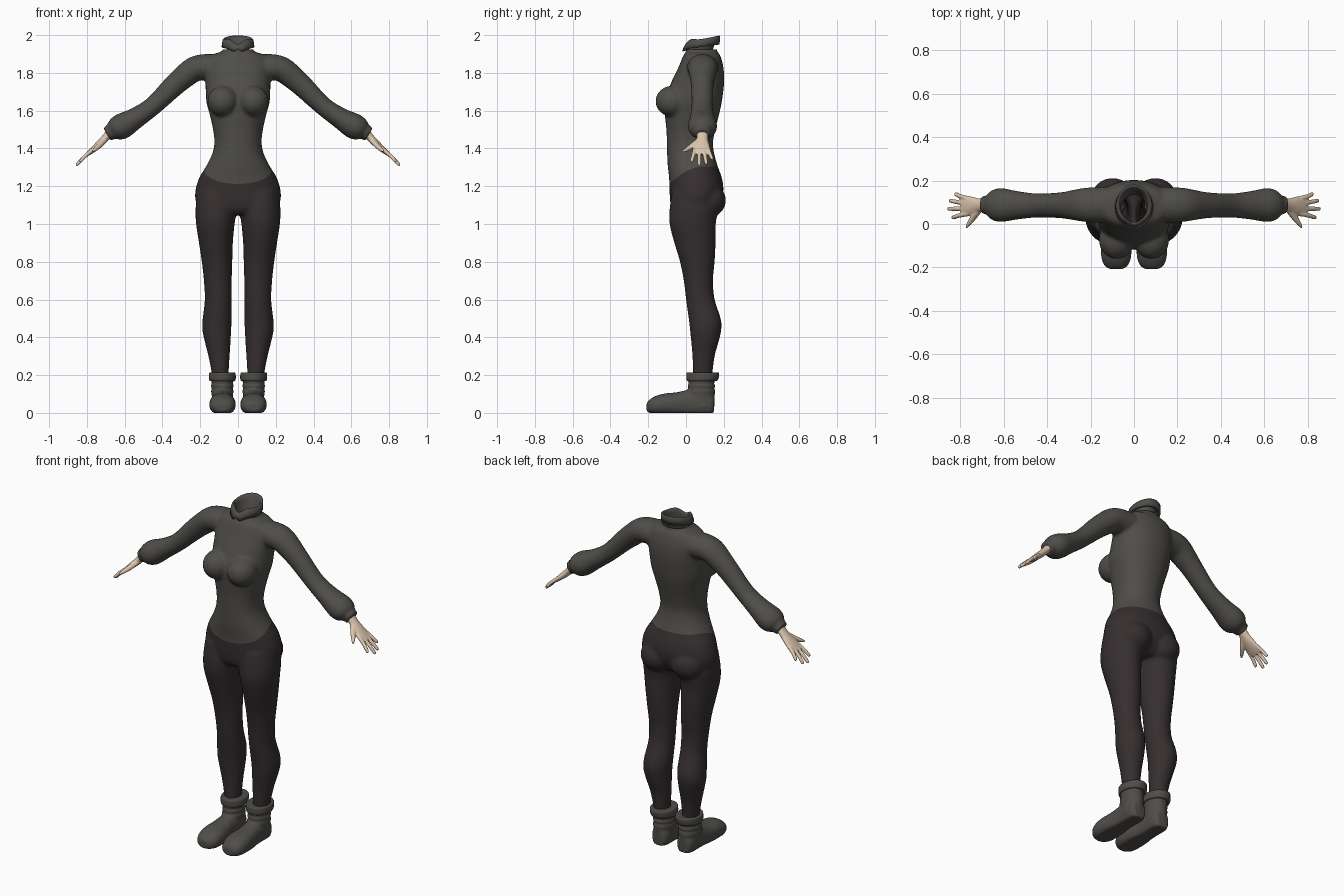
import bpy, bmesh, math
from mathutils import Vector

if "Cube" in bpy.data.objects:
    bpy.data.objects.remove(bpy.data.objects["Cube"])


def material(name, rgb):
    m = bpy.data.materials.new(name)
    m.diffuse_color = (*rgb, 1)
    m.use_nodes = True
    m.node_tree.nodes["Principled BSDF"].inputs["Base Color"].default_value = m.diffuse_color
    return m


WOOL = material("charcoal wool", (0.078, 0.075, 0.066))
CLOTH = material("dark plum cloth", (0.036, 0.028, 0.029))
BOOT = material("grey felt", (0.078, 0.075, 0.068))
SKIN = material("skin", (0.72, 0.56, 0.42))


def smooth_path(rows, steps):
    """Catmull-Rom interpolation of rows of numbers."""
    out = []
    for i in range(len(rows) - 1):
        a, b = rows[max(i - 1, 0)], rows[i]
        c, d = rows[i + 1], rows[min(i + 2, len(rows) - 1)]
        for k in range(steps):
            t = k / steps
            out.append([0.5 * (2 * q + (r - p) * t + (2 * p - 5 * q + 4 * r - s) * t * t
                               + (3 * q - p - 3 * r + s) * t ** 3)
                        for p, q, r, s in zip(a, b, c, d)])
    return out + [list(rows[-1])]


def loft(bm, rows, side=(0, 1, 0), axis=None, sx=1, n=28, steps=4, power=1.0, floor=None):
    """Closed tube; rows are x, y, z, radius along side, radius across."""
    rows = smooth_path([(r[0] * sx, *r[1:]) for r in rows], steps)
    rings = []
    for i, r in enumerate(rows):
        c = Vector(r[:3])
        t = Vector(axis) if axis else (Vector(rows[min(i + 1, len(rows) - 1)][:3])
                                       - Vector(rows[max(i - 1, 0)][:3])).normalized()
        u = Vector(side)
        u = (u - t * u.dot(t)).normalized()
        w = t.cross(u)
        ring = []
        for k in range(n):
            a = math.tau * k / n
            ca, sa = math.cos(a), math.sin(a)
            p = (c + u * math.copysign(abs(ca) ** power, ca) * r[3]
                 + w * math.copysign(abs(sa) ** power, sa) * r[4])
            if floor is not None:
                p.z = max(p.z, floor)
            ring.append(bm.verts.new(p))
        rings.append(ring)
    for a, b in zip(rings, rings[1:]):
        for k in range(n):
            bm.faces.new((a[k], a[(k + 1) % n], b[(k + 1) % n], b[k]))
    bm.faces.new(rings[0])
    bm.faces.new(rings[-1])


def ball(bm, c, r):
    vs = bmesh.ops.create_uvsphere(bm, u_segments=24, v_segments=16, radius=1)["verts"]
    for v in vs:
        v.co = Vector(c) + Vector((v.co.x * r[0], v.co.y * r[1], v.co.z * r[2]))


def finish(bm, name, mat, voxel=0, iterations=4):
    """Make the object; with a voxel size, weld overlapping shells into one skin."""
    bmesh.ops.recalc_face_normals(bm, faces=bm.faces)
    me = bpy.data.meshes.new(name)
    bm.to_mesh(me)
    bm.free()
    ob = bpy.data.objects.new(name, me)
    bpy.context.collection.objects.link(ob)
    if voxel:
        m = ob.modifiers.new("weld", 'REMESH')
        m.mode, m.voxel_size = 'VOXEL', voxel
        s = ob.modifiers.new("relax", 'SMOOTH')
        s.factor, s.iterations = 0.5, iterations
        dg = bpy.context.evaluated_depsgraph_get()
        new = bpy.data.meshes.new_from_object(ob.evaluated_get(dg))
        ob.modifiers.clear()
        ob.data = new
        bpy.data.meshes.remove(me)
        new.name = name
    ob.data.materials.clear()
    ob.data.materials.append(mat)
    ob.data.polygons.foreach_set("use_smooth", [True] * len(ob.data.polygons))
    ob.data.update()
    return ob


def upright(rows):
    """z, x inner, x outer, y front, y back -> loft rows."""
    return [((a + b) / 2, (f + k) / 2, z, (k - f) / 2, (b - a) / 2) for z, a, b, f, k in rows]


# Body: torso, bust, seat, arms and legs welded, then split at the hem
body = bmesh.new()
torso = [(1.95, .075, .01, .16), (1.915, .085, .0, .165), (1.89, .15, -.015, .182),
         (1.83, .175, -.04, .198), (1.75, .172, -.078, .202), (1.65, .168, -.112, .19),
         (1.58, .15, -.112, .175), (1.5, .132, -.104, .155), (1.43, .125, -.101, .143),
         (1.37, .137, -.1, .15), (1.3, .172, -.096, .17), (1.25, .203, -.09, .188),
         (1.19, .223, -.087, .198), (1.13, .226, -.085, .19), (1.08, .2, -.075, .165),
         (1.05, .12, -.05, .13)]
loft(body, upright([(z, -w, w, f, k) for z, w, f, k in torso]), axis=(0, 0, -1), n=48, power=.93)
leg = [(1.17, .01, .215, -.075, .17), (1.08, .006, .225, -.087, .17), (1.0, .018, .222, -.087, .158),
       (.9, .027, .207, -.062, .157), (.8, .03, .192, -.032, .152), (.7, .033, .181, -.012, .143),
       (.6, .034, .176, .0, .152), (.5, .033, .187, .014, .184), (.44, .036, .189, .021, .187),
       (.38, .039, .177, .027, .174), (.3, .044, .157, .034, .152), (.2, .05, .138, .036, .14),
       (.13, .05, .135, .036, .14)]
arm = [(.1, .09, 1.825, .08, .07), (.17, .088, 1.83, .082, .07), (.23, .088, 1.82, .078, .067),
       (.285, .087, 1.78, .068, .063), (.345, .086, 1.727, .059, .058), (.45, .085, 1.625, .056, .05),
       (.54, .086, 1.562, .066, .056), (.61, .087, 1.52, .078, .068), (.65, .087, 1.5, .069, .06),
       (.672, .087, 1.488, .046, .043), (.694, .087, 1.475, .044, .041)]
for s in (1, -1):
    loft(body, upright(leg), axis=(0, 0, -1), sx=s)
    loft(body, arm, sx=s)
    ball(body, (s * .08, -.072, 1.65), (.082, .09, .082))
    ball(body, (s * .098, .118, 1.125), (.1, .094, .09))
sweater = finish(body, "sweater", WOOL, .0085, 7)
trousers = sweater.copy()
trousers.data = sweater.data.copy()
trousers.name = trousers.data.name = "trousers"
bpy.context.collection.objects.link(trousers)
trousers.data.materials[0] = CLOTH


def hem(y):
    return 1.305 - .095 * min(max((.1 - y) / .19, 0), 1.05) ** 2


def cut(bm, z, above):
    bmesh.ops.bisect_plane(bm, geom=bm.verts[:] + bm.edges[:] + bm.faces[:], dist=1e-5,
                           plane_co=(0, 0, z), plane_no=(0, 0, 1),
                           clear_outer=above, clear_inner=not above)


for ob, upper in ((sweater, True), (trousers, False)):
    bm = bmesh.new()
    bm.from_mesh(ob.data)
    if upper:
        cut(bm, 1.925, True)      # open neck
        # keep hands-side sleeves clear of the curved hem cut
    for v in bm.verts:
        v.co.z -= hem(v.co.y)
    cut(bm, 0, not upper)
    for v in bm.verts:
        v.co.z += hem(v.co.y)
    bm.to_mesh(ob.data)
    bm.free()

# Collar: folded band, higher at the back, with a notch in front
bm = bmesh.new()
N = 64
rings = []
for k in range(N):
    a = math.tau * k / N
    back = (1 - math.cos(a)) / 2
    off = min(a, math.tau - a)
    notch = max(0, 1 - off / .6)
    top = 1.962 + .036 * back + .012 * math.exp(-((off - .7) / .5) ** 2) - .012 * notch
    low = 1.925 + .025 * back - .012 * math.exp(-((off - .25) / .3) ** 2) + .01 * max(0, 1 - off / .12)
    prof = [(-.018, 1.905), (-.012, (top + low) / 2), (-.006, top - .004), (0, top),
            (.006, top - .006), (.009, (top + low) / 2), (.012, low), (.004, low + .002), (-.008, low + .006)]
    rings.append([bm.verts.new(((.075 + d) * math.sin(a),
                                .083 - (.082 + d) * math.cos(a) + .012 * (z - 1.95) / .05, z))
                  for d, z in prof])
for k in range(N):
    p, q = rings[k], rings[(k + 1) % N]
    for j in range(len(p) - 1):
        bm.faces.new((p[j], p[j + 1], q[j + 1], q[j]))
finish(bm, "collar", WOOL)

# Hands, boots and boot cuffs on each side
palm = [(.675, .087, 1.487, .03, .022), (.71, .086, 1.447, .031, .02), (.745, .083, 1.413, .043, .018),
        (.775, .082, 1.387, .048, .014), (.795, .082, 1.37, .043, .01)]
fingers = [(.118, .825, .137), (.095, .85, .107), (.07, .857, .07), (.047, .838, .03)]
foot = [(-.208, .03, .025, .02), (-.195, .034, .05, .034), (-.16, .04, .067, .05),
        (-.11, .045, .07, .058), (-.05, .045, .064, .064), (.0, .05, .056, .07),
        (.06, .055, .055, .075), (.12, .05, .052, .07), (.148, .045, .036, .05)]
shaft = [(.03, .056, .035, .15), (.09, .056, .01, .152), (.115, .06, .004, .155), (.128, .055, .012, .149),
         (.143, .061, .008, .155), (.156, .055, .014, .149), (.17, .06, .01, .154), (.2, .06, .012, .154)]
cuff = [(.17, .056, .018, .152), (.17, .067, .006, .165), (.182, .071, .002, .172), (.2, .071, .002, .175),
        (.213, .068, .004, .174), (.213, .054, .02, .158)]
for s, side in ((1, "left"), (-1, "right")):
    bm = bmesh.new()
    loft(bm, palm, sx=s)
    for y0, x1, y1 in fingers:
        z1 = 1.375 - (x1 - .79) * .97
        loft(bm, [(.765, y0, 1.397, .011, .011), ((.775 + x1) / 2, (y0 + y1) / 2, (1.39 + z1) / 2 + .003, .0105, .0105),
                  (x1 - .006, y1, z1 + .006, .009, .009), (x1, y1, z1, .004, .004)], sx=s, n=12)
    loft(bm, [(.705, .075, 1.447, .015, .016), (.735, .035, 1.415, .014, .015), (.757, .005, 1.395, .011, .011),
              (.772, -.018, 1.383, .005, .005)], side=(1, 0, 1), sx=s, n=12)
    finish(bm, side + "_hand", SKIN, .004, 3)

    bm = bmesh.new()
    loft(bm, [(.082, y, z, w, h) for y, z, w, h in foot], side=(1, 0, 0), axis=(0, 1, 0),
         sx=s, power=.9, floor=0)
    loft(bm, upright([(z, .083 - w, .083 + w, f, k) for z, w, f, k in shaft]), axis=(0, 0, 1), sx=s)
    finish(bm, side + "_boot", BOOT, .0065, 3)

    bm = bmesh.new()
    loft(bm, upright([(z, .083 - w, .083 + w, f, k) for z, w, f, k in cuff]), axis=(0, 0, 1), sx=s, steps=3)
    finish(bm, side + "_boot_cuff", BOOT)
